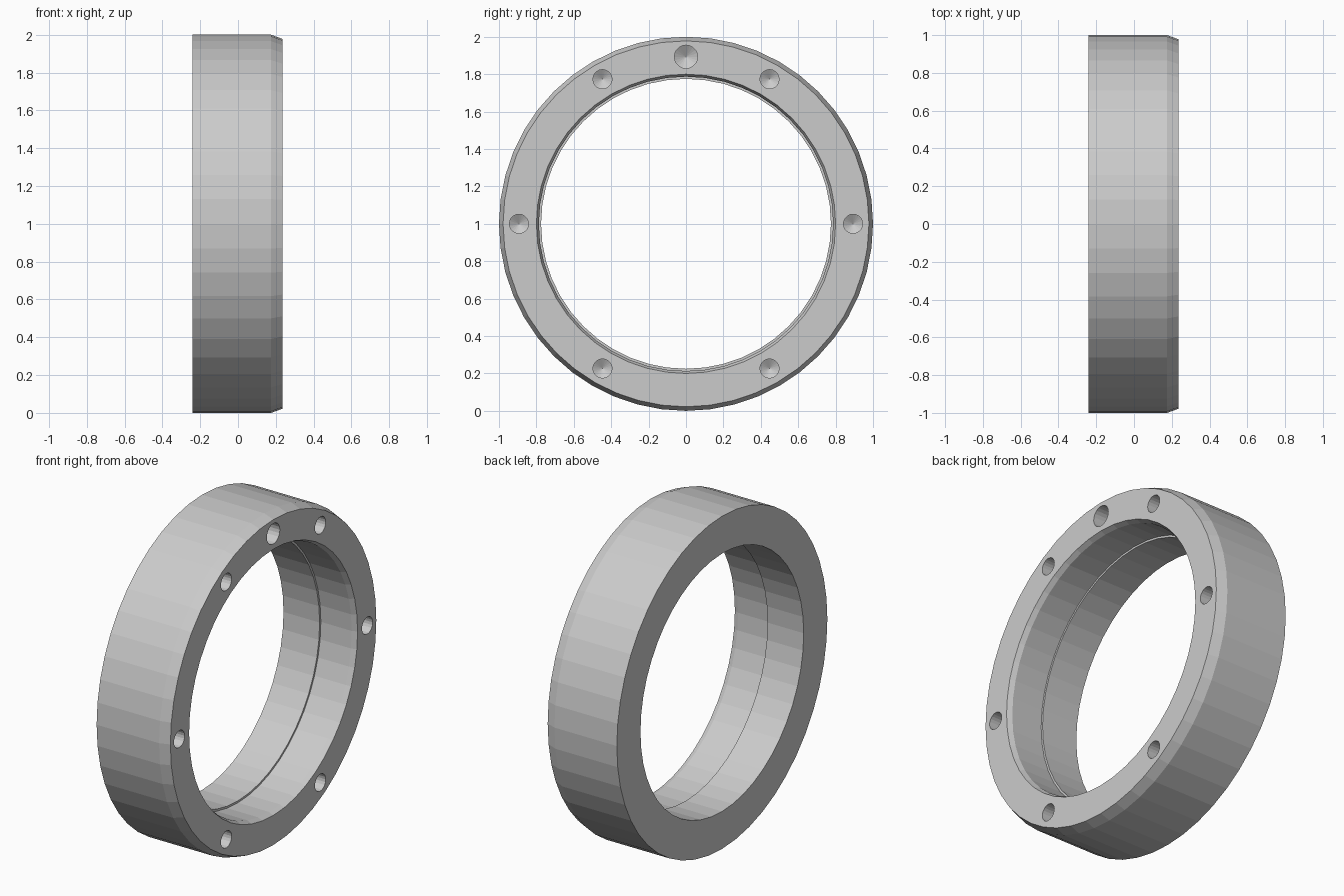
import bpy, bmesh
from math import cos, sin, pi, radians

if "Cube" in bpy.data.objects:
    bpy.data.objects.remove(bpy.data.objects["Cube"])


def lathe(name, profile, sides, centre, closed):
    """Revolve (x, radius) points around an axis parallel to x."""
    bm = bmesh.new()
    rings = []
    for i in range(sides):
        a = 2 * pi * i / sides
        rings.append([bm.verts.new((x, r * cos(a), r * sin(a))) for x, r in profile])
    n = len(profile)
    for i in range(sides):
        a, b = rings[i], rings[(i + 1) % sides]
        for j in range(n if closed else n - 1):
            k = (j + 1) % n
            bm.faces.new((a[j], a[k], b[k], b[j]))
    bmesh.ops.remove_doubles(bm, verts=bm.verts, dist=1e-5)
    bmesh.ops.dissolve_degenerate(bm, edges=bm.edges, dist=1e-5)
    bmesh.ops.recalc_face_normals(bm, faces=bm.faces)
    mesh = bpy.data.meshes.new(name)
    bm.to_mesh(mesh)
    bm.free()
    obj = bpy.data.objects.new(name, mesh)
    bpy.context.collection.objects.link(obj)
    obj.location = centre
    return obj


# Ring body: chamfered front rim, stepped bore
ring = lathe("flange_ring", [
    (-0.24, 0.775), (-0.24, 1.0), (0.175, 1.0), (0.235, 0.978),
    (0.235, 0.80), (0.205, 0.787), (0.0, 0.787), (0.0, 0.775),
], 48, (0, 0, 1), True)

# Blind drilled holes with conical bottoms: six around, one larger at the top
holes = [(angle, 0.051) for angle in range(0, 360, 60)] + [(90, 0.062)]
for angle, r in holes:
    a = radians(angle)
    drill = lathe("hole_cutter", [(0.3, 0), (0.3, r), (0.0, r), (-0.6 * r, 0)],
                  20, (0, 0.893 * cos(a), 1 + 0.893 * sin(a)), False)
    drill.hide_render = True
    drill.hide_set(True)
    cut = ring.modifiers.new("drilled_hole", 'BOOLEAN')
    cut.operation = 'DIFFERENCE'
    cut.solver = 'EXACT'
    cut.object = drill
